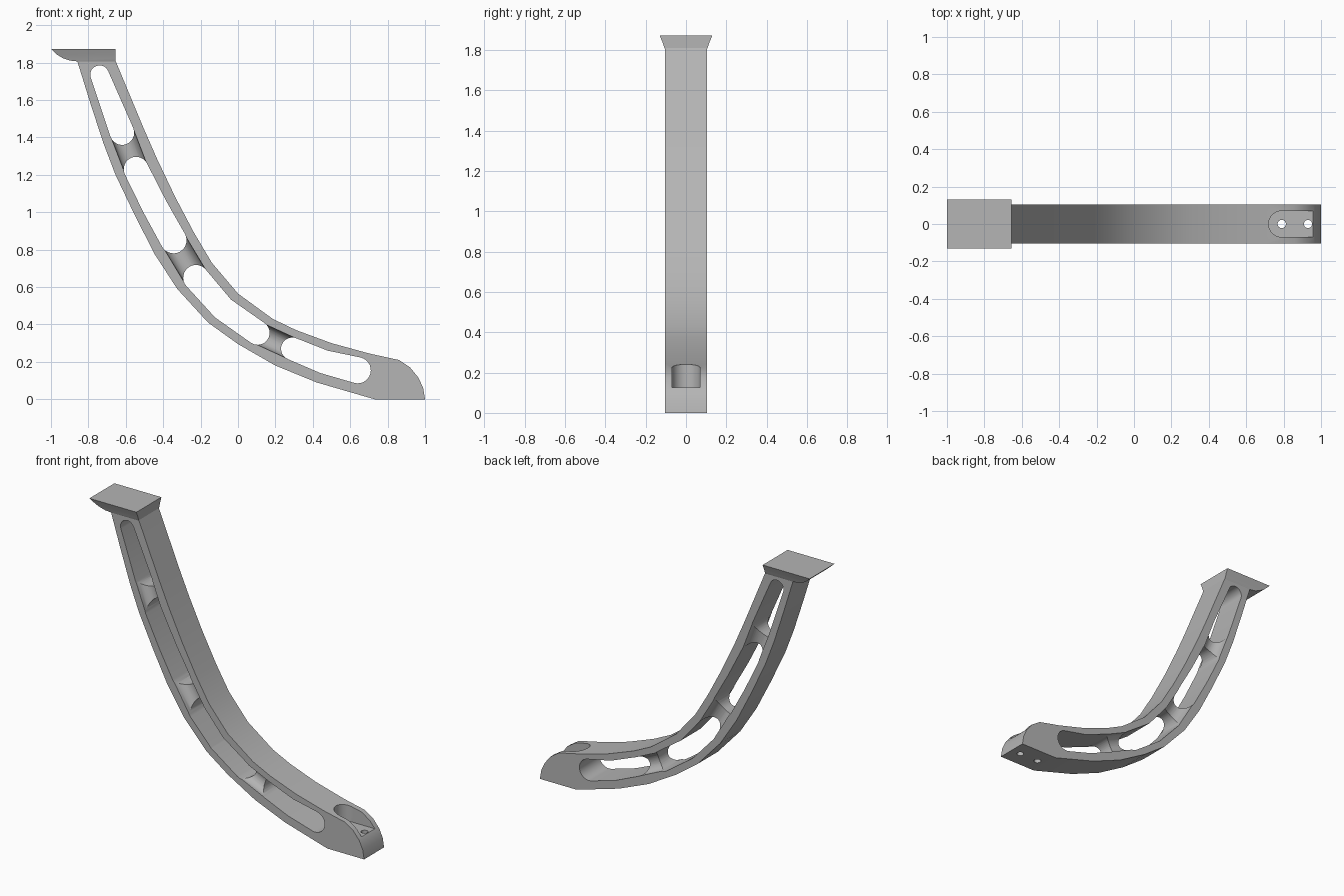
import bpy, bmesh, math
from mathutils import Vector

cube = bpy.data.objects.get("Cube")
if cube:
    bpy.data.objects.remove(cube, do_unlink=True)

grey = bpy.data.materials.new("plain_grey")
grey.use_nodes = True
colour = (0.46, 0.46, 0.46, 1)
grey.diffuse_color = colour
grey.node_tree.nodes["Principled BSDF"].inputs["Base Color"].default_value = colour

HALF = 0.105      # half width of the arm
FLOOR = 0.125     # height of the foot pocket floor


def loft(name, rings):
    """Closed solid through rings of equal length."""
    bm = bmesh.new()
    loops = [[bm.verts.new(p) for p in ring] for ring in rings]
    n = len(loops[0])
    for a, b in zip(loops, loops[1:]):
        for i in range(n):
            j = (i + 1) % n
            bm.faces.new((a[i], a[j], b[j], b[i]))
    bm.faces.new(loops[0])
    bm.faces.new(loops[-1])
    bmesh.ops.recalc_face_normals(bm, faces=bm.faces[:])
    mesh = bpy.data.meshes.new(name)
    bm.to_mesh(mesh)
    bm.free()
    mesh.materials.append(grey)
    obj = bpy.data.objects.new(name, mesh)
    bpy.context.collection.objects.link(obj)
    return obj


def extrude_y(name, outline, half):
    return loft(name, [[(x, y, z) for x, z in outline] for y in (-half, half)])


def rod(name, start, end, radius, sides=32):
    start, end = Vector(start), Vector(end)
    axis = (end - start).normalized()
    u = axis.orthogonal().normalized()
    v = axis.cross(u)
    angles = [math.tau * i / sides for i in range(sides)]
    return loft(name, [[c + radius * (u * math.cos(a) + v * math.sin(a)) for a in angles]
                       for c in (start, end)])


def slot_outline(stations, steps=14):
    """Round-ended outline around a chain of (x, z, radius) stations."""
    pts = [Vector(s[:2]) for s in stations]
    heading = []
    for i in range(len(pts)):
        d = pts[min(i + 1, len(pts) - 1)] - pts[max(i - 1, 0)]
        heading.append(math.atan2(d.y, d.x))

    def at(i, offset):
        a = heading[i] + offset
        return pts[i] + stations[i][2] * Vector((math.cos(a), math.sin(a)))

    last = len(pts) - 1
    quarter = math.pi / 2
    out = [at(0, quarter + math.pi * k / steps) for k in range(steps + 1)]
    out += [at(i, -quarter) for i in range(1, last)]
    out += [at(last, -quarter + math.pi * k / steps) for k in range(steps + 1)]
    out += [at(i, quarter) for i in range(last - 1, 0, -1)]
    return [tuple(p) for p in out]


def cut(target, cutter):
    mod = target.modifiers.new("cut", 'BOOLEAN')
    mod.operation = 'DIFFERENCE'
    mod.solver = 'EXACT'
    mod.object = cutter
    bpy.context.view_layer.objects.active = target
    bpy.ops.object.modifier_apply(modifier=mod.name)
    bpy.data.objects.remove(cutter, do_unlink=True)


# Curved arm with its foot
lower = [(-0.86, 1.81), (-0.79, 1.585), (-0.72, 1.37), (-0.655, 1.2), (-0.55, 0.98),
         (-0.445, 0.775), (-0.325, 0.59), (-0.16, 0.41), (0, 0.295), (0.2, 0.18),
         (0.42, 0.09), (0.73, 0)]
nose = [(1, 0), (0.99, 0.06), (0.965, 0.115), (0.92, 0.17), (0.86, 0.21)]
upper = [(0.7, 0.245), (0.5, 0.3), (0.31, 0.37), (0.185, 0.43), (0, 0.565),
         (-0.14, 0.73), (-0.235, 0.89), (-0.335, 1.08), (-0.435, 1.29),
         (-0.505, 1.45), (-0.655, 1.81)]
arm = extrude_y("curved_arm", lower + nose + upper, HALF)

# Through slots along the arm
slots = [
    [(-0.74, 1.735, 0.05), (-0.62, 1.425, 0.065)],
    [(-0.545, 1.23, 0.066), (-0.445, 1.03, 0.068), (-0.345, 0.85, 0.07)],
    [(-0.225, 0.65, 0.068), (-0.08, 0.485, 0.064), (0.105, 0.355, 0.064)],
    [(0.29, 0.27, 0.06), (0.46, 0.2, 0.063), (0.64, 0.155, 0.07)],
]
for s in slots:
    cut(arm, extrude_y("slot_cutter", slot_outline(s), HALF * 2))

# Hollow grooves on both sides of the webs between slots
for a, b in zip(slots, slots[1:]):
    (x0, z0, r0), (x1, z1, r1) = a[-1], b[0]
    for side in (-HALF, HALF):
        cut(arm, rod("groove_cutter", (x0, side, z0), (x1, side, z1), min(r0, r1) - 0.001))

# Foot pocket, open at the nose, with two screw holes
pocket = [(0.79 - 0.07 * math.sin(math.pi * k / 20), 0.07 * math.cos(math.pi * k / 20))
          for k in range(21)] + [(1.1, -0.07), (1.1, 0.07)]
cut(arm, loft("pocket_cutter", [[(x, y, z) for x, y in pocket] for z in (FLOOR, 0.5)]))
for x in (0.79, 0.93):
    cut(arm, rod("hole_cutter", (x, 0, -0.1), (x, 0, 0.3), 0.022, 24))

# Flared top plate with a rounded overhang
levels = [(1.807, -0.865, HALF), (1.811, -0.9, 0.107), (1.823, -0.935, 0.111),
          (1.842, -0.967, 0.118), (1.873, -1, 0.131)]
plate = loft("top_plate", [[(x, -w, z), (-0.655, -w, z), (-0.655, w, z), (x, w, z)]
                           for z, x, w in levels])

# Smooth curved surfaces, crisp edges
bpy.ops.object.select_all(action='DESELECT')
for obj in (arm, plate):
    obj.select_set(True)
bpy.context.view_layer.objects.active = arm
bpy.ops.object.shade_smooth_by_angle(angle=math.radians(25))
